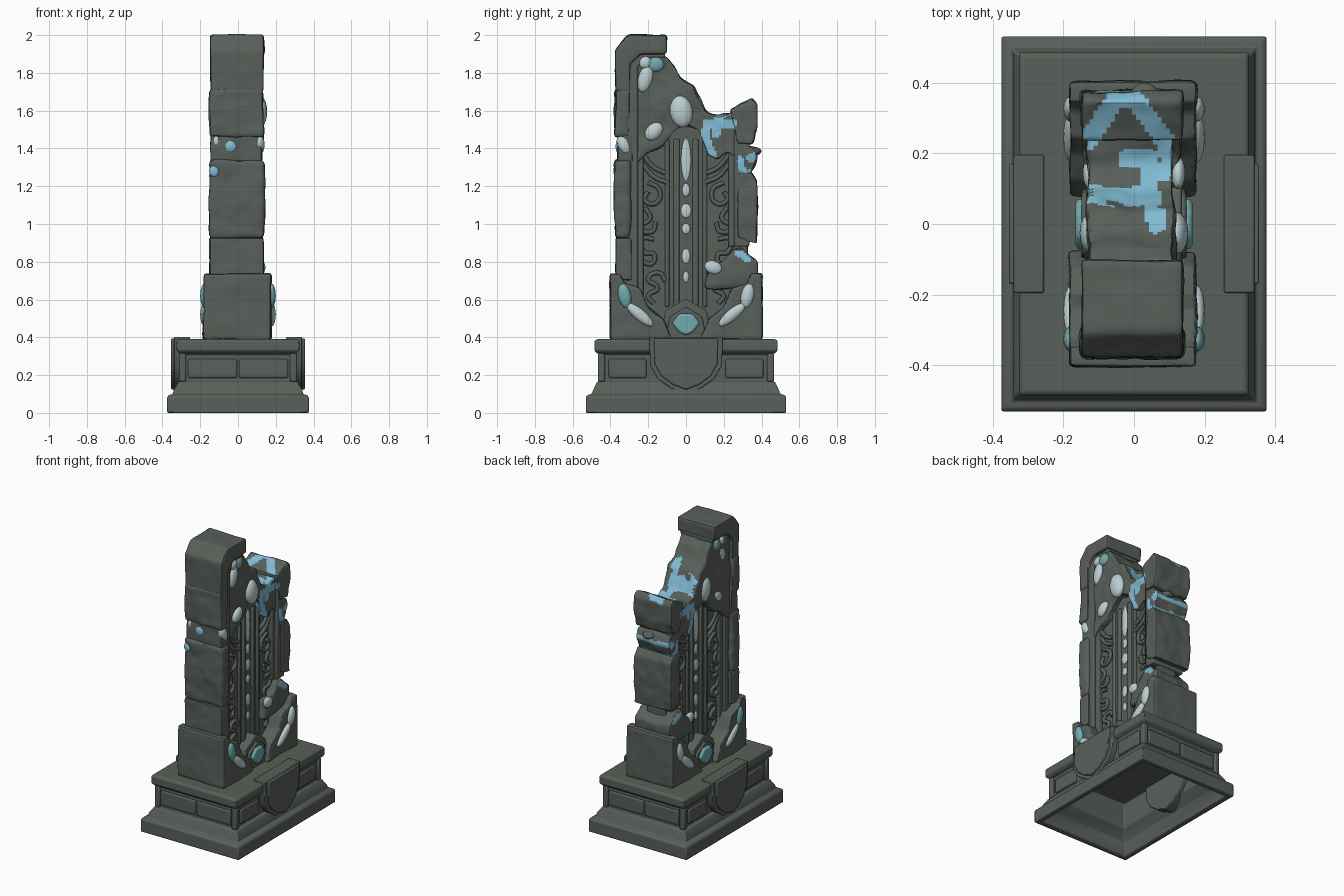
import bpy, bmesh, math
from mathutils import Vector, Matrix, noise
from mathutils.geometry import intersect_point_line


def material(name, rgb):
    m = bpy.data.materials.new(name)
    m.diffuse_color = (*rgb, 1)
    return m


STONE = material("grey green stone", (0.098, 0.115, 0.100))
PALE = material("pale crystal", (0.50, 0.62, 0.64))
TEAL = material("teal crystal", (0.17, 0.40, 0.42))
BLUE = material("light blue glow", (0.22, 0.50, 0.66))


def add(name, bm, mat, bevel=0.0):
    bmesh.ops.recalc_face_normals(bm, faces=bm.faces)
    me = bpy.data.meshes.new(name)
    bm.to_mesh(me)
    bm.free()
    o = bpy.data.objects.new(name, me)
    bpy.context.collection.objects.link(o)
    me.materials.append(mat)
    if bevel:
        b = o.modifiers.new("bevel", 'BEVEL')
        b.width, b.segments, b.limit_method = bevel, 2, 'ANGLE'
    return o


def prism(name, pts, x0, x1, mat=STONE, bevel=0.008):
    """Side profile in (y, z) pulled along x."""
    bm = bmesh.new()
    f = bm.faces.new([bm.verts.new((x0, y, z)) for y, z in pts])
    r = bmesh.ops.extrude_face_region(bm, geom=[f])
    bmesh.ops.translate(bm, vec=(x1 - x0, 0, 0),
                        verts=[v for v in r["geom"] if isinstance(v, bmesh.types.BMVert)])
    return add(name, bm, mat, bevel)


def box(name, x0, x1, y0, y1, z0, z1, mat=STONE, bevel=0.008):
    return prism(name, [(y0, z0), (y1, z0), (y1, z1), (y0, z1)], x0, x1, mat, bevel)


def near(u, v, path, width):
    p = Vector((u, v, 0))
    for a, b in zip(path, path[1:]):
        a, b = Vector((*a, 0)), Vector((*b, 0))
        t = intersect_point_line(p, a, b)[1]
        if (p - a.lerp(b, min(1, max(0, t)))).length < width:
            return True
    return False


# Glowing cracks: top view (x, y), side view (y, z)
TOP_GLOW = [[(-0.13, 0.235), (-0.05, 0.355), (0, 0.355), (0.085, 0.24)],
            [(-0.14, 0.09), (-0.06, 0.075), (0.04, 0.08), (0.04, 0.19), (-0.02, 0.185)],
            [(0.04, 0.14), (0.11, 0.16), (0.085, 0.24)], [(0.05, 0.08), (0.065, 0.0)]]
SIDE_GLOW = [[(0.25, 1.53), (0.11, 1.53), (0.10, 1.46), (0.14, 1.36)], [(0.17, 1.56), (0.16, 1.48)]]
SHARD_GLOW = [[(0.28, 1.34), (0.295, 1.275), (0.34, 1.265)], [(0.34, 1.35), (0.395, 1.37)]]
RUBBLE_GLOW = [[(0.28, 0.85), (0.33, 0.82)]]


def worn(o, amp=0.009, voxel=0.012, top=(), side=()):
    """Weather a block; optionally tint cracks seen from the top or the side."""
    r = o.modifiers.new("remesh", 'REMESH')
    r.mode, r.voxel_size = 'VOXEL', voxel
    bpy.context.view_layer.objects.active = o
    for m in list(o.modifiers):
        bpy.ops.object.modifier_apply(modifier=m.name)
    me = o.data
    moves = [(v.normal * (amp * (noise.noise(v.co * 6) + 0.4 * noise.noise(v.co * 16) - 0.2)))
             for v in me.vertices]
    for v, d in zip(me.vertices, moves):
        v.co += d
    me.materials.clear()
    me.materials.append(STONE)
    me.materials.append(BLUE)
    for f in me.polygons:
        c, up = f.center, f.normal.z > 0.35
        f.material_index = int((up and any(near(c.x, c.y, p, 0.027) for p in top)) or
                               (not up and any(near(c.y, c.z, p, 0.023) for p in side)))
    return o


def gem(name, x, y, z, rx, ry, rz, mat, turn=0, both=True):
    for s in ((-1, 1) if both else (1,)):
        bm = bmesh.new()
        bmesh.ops.create_uvsphere(bm, u_segments=16, v_segments=10, radius=1)
        bm.transform(Matrix.Translation((s * x, y, z)) @ Matrix.Rotation(math.radians(turn), 4, 'X')
                     @ Matrix.Diagonal((rx, ry, rz, 1)))
        add(name, bm, mat)


# Hollow stepped plinth
rings = [(0.28, 0.43, 0.33), (0.28, 0.43, 0.16), (0.33, 0.485, 0.10), (0.34, 0.495, 0),
         (0.375, 0.53, 0), (0.375, 0.53, 0.085), (0.365, 0.52, 0.095), (0.345, 0.50, 0.10),
         (0.34, 0.49, 0.125), (0.32, 0.475, 0.155), (0.315, 0.47, 0.165), (0.298, 0.453, 0.165),
         (0.298, 0.453, 0.31), (0.31, 0.47, 0.315), (0.325, 0.485, 0.33), (0.325, 0.485, 0.38),
         (0.315, 0.475, 0.39)]
bm = bmesh.new()
loops = [[bm.verts.new((sx * a, sy * b, z)) for sx, sy in ((-1, -1), (1, -1), (1, 1), (-1, 1))]
         for a, b, z in rings]
for p, q in zip(loops, loops[1:]):
    for i in range(4):
        bm.faces.new((p[i], p[(i + 1) % 4], q[(i + 1) % 4], q[i]))
bm.faces.new(loops[0])
bm.faces.new(loops[-1])
add("plinth", bm, STONE, 0.006)

# Plinth corner posts and raised panels
for s in (-1, 1):
    for t in (-1, 1):
        box("plinth_post", *sorted((s * 0.275, s * 0.312)), *sorted((t * 0.43, t * 0.467)), 0.165, 0.315)
        box("end_panel", *sorted((s * 0.005, s * 0.265)), *sorted((t * 0.44, t * 0.463)), 0.185, 0.285)
        box("side_panel", *sorted((s * 0.28, s * 0.308)), *sorted((t * 0.21, t * 0.41)), 0.185, 0.285)

# Shields with a raised centre on both long sides
shield = [(-0.195, 0.402), (-0.19, 0.25), (-0.15, 0.18), (-0.08, 0.13), (0, 0.10),
          (0.08, 0.13), (0.15, 0.18), (0.19, 0.25), (0.195, 0.402)]
for s in (-1, 1):
    prism("shield", shield, s * 0.255, s * 0.340, bevel=0.005)
    prism("shield_centre", [(y * 0.87, 0.395 + (z - 0.402) * 0.9) for y, z in shield],
          s * 0.30, s * 0.354, bevel=0.006)

# Recessed centre slab
worn(prism("centre_slab", [(-0.32, 0.385), (0.33, 0.385), (0.33, 1.45), (0.1, 1.5), (-0.32, 1.6)],
           -0.075, 0.075), 0.004)

# Footing blocks with swept inner edges
foot = [(-0.405, 0.385), (-0.405, 0.74), (-0.345, 0.735), (-0.325, 0.69), (-0.24, 0.66),
        (-0.2, 0.56), (-0.12, 0.50), (-0.07, 0.385)]
worn(prism("front_footing", foot, -0.183, 0.178), 0.007)
worn(prism("back_footing", [(-y, z) for y, z in foot], -0.183, 0.178), 0.007)

# Front pillar, stacked worn blocks
worn(box("front_pillar_foot", -0.155, 0.14, -0.375, -0.285, 0.70, 0.93))
worn(box("front_pillar_shaft", -0.155, 0.142, -0.380, -0.29, 0.92, 1.34, bevel=0.02), 0.013)
worn(box("front_pillar_joint", -0.145, 0.130, -0.362, -0.28, 1.32, 1.49))
worn(box("front_pillar_upper", -0.155, 0.138, -0.380, -0.295, 1.46, 1.72, bevel=0.015), 0.012)
worn(prism("arch_cap", [(-0.375, 1.70), (-0.375, 1.925), (-0.31, 2.003), (-0.10, 2.003), (-0.10, 1.90),
                        (-0.24, 1.90), (-0.295, 1.84), (-0.295, 1.70)], -0.148, 0.138), 0.006)

# Stepped mouldings beside the centre slab
for i, (w, y) in enumerate(((0.122, 0.255), (0.102, 0.225))):
    prism("front_moulding", [(-0.34, 0.5), (-y, 0.5), (-y, 1.83 - i * 0.03), (-y + 0.04, 1.88 - i * 0.03),
                             (-0.11, 1.88 - i * 0.03), (-0.11, 1.92), (-0.34, 1.92)], -w, w)
    box("back_moulding", -w, w, y, 0.335, 0.88, 1.5)

# Broken arch infill with glowing cracks
worn(prism("broken_arch", [(-0.31, 1.26), (-0.21, 1.37), (-0.12, 1.41), (-0.06, 1.48), (0, 1.52),
                           (0.06, 1.49), (0.11, 1.36), (0.17, 1.33), (0.22, 1.38), (0.31, 1.30),
                           (0.34, 1.62), (0.26, 1.60), (0.17, 1.575), (0.11, 1.60), (0.07, 1.67),
                           (0.04, 1.73), (-0.02, 1.77), (-0.06, 1.85), (-0.10, 1.89), (-0.30, 1.88)],
             -0.132, 0.118), 0.016, top=TOP_GLOW, side=SIDE_GLOW)

# Back pillar, broken off above and below
worn(prism("back_pillar_top", [(0.27, 1.42), (0.355, 1.42), (0.375, 1.5), (0.378, 1.63), (0.35, 1.668),
                               (0.27, 1.625), (0.23, 1.61), (0.25, 1.5)], -0.15, 0.138), 0.012,
     top=TOP_GLOW, side=SIDE_GLOW)
worn(prism("back_pillar_shaft", [(0.27, 0.93), (0.32, 0.90), (0.378, 0.895), (0.378, 1.23), (0.35, 1.28),
                                 (0.27, 1.27)], -0.152, 0.14), 0.013)
worn(prism("back_pillar_shard", [(0.27, 1.27), (0.33, 1.24), (0.365, 1.3), (0.385, 1.36), (0.36, 1.41),
                                 (0.27, 1.43)], -0.135, 0.128), 0.012, side=SHARD_GLOW)
gem("shard_ledge", 0.03, 0.35, 1.385, 0.045, 0.05, 0.025, STONE, both=False)
worn(prism("rubble", [(0.10, 0.66), (0.12, 0.78), (0.2, 0.8), (0.25, 0.87), (0.31, 0.88), (0.33, 0.84),
                      (0.375, 0.80), (0.375, 0.66)], -0.14, 0.13), 0.016, side=RUBBLE_GLOW)

# Chevron frame and diamond at the foot of the slab
for s in (-1, 1):
    prism("chevron", [(-0.14, 0.385), (-0.11, 0.54), (0, 0.605), (0.11, 0.54), (0.14, 0.385)],
          s * 0.05, s * 0.135)
    prism("inner_chevron", [(-0.11, 0.385), (-0.085, 0.51), (0, 0.56), (0.085, 0.51), (0.11, 0.385)],
          s * 0.05, s * 0.148)
    prism("diamond", [(-0.075, 0.475), (-0.035, 0.525), (0.035, 0.525), (0.075, 0.475), (0.035, 0.425),
                      (0, 0.41), (-0.035, 0.425)], s * 0.13, s * 0.165, TEAL, 0.012)
    # Fluted strips up the centre
    for y, w in ((-0.1, 0.012), (-0.05, 0.016), (0.05, 0.016), (0.1, 0.012)):
        box("flute", *sorted((s * 0.06, s * 0.088)), y - w, y + w, 0.56, 1.45)

# Glowing marks in the centre groove
for z, h, w in ((1.34, 0.11, 0.026), (1.18, 0.035, 0.02), (1.07, 0.038, 0.028), (0.975, 0.028, 0.022),
                (0.83, 0.04, 0.022), (0.72, 0.03, 0.016)):
    gem("groove_mark", 0.074, 0, z, 0.008, w, h, PALE)

# Carved scrolls, mirrored on both faces and both halves
scrolls = [[(0.10, 1.22), (0.17, 1.25), (0.23, 1.32)], [(0.11, 1.27), (0.17, 1.30), (0.23, 1.37)],
           [(0.20, 1.22), (0.14, 1.18), (0.16, 1.11), (0.22, 1.13), (0.20, 1.17)],
           [(0.22, 1.09), (0.19, 1.03), (0.24, 0.98), (0.18, 0.96), (0.16, 1.01)],
           [(0.17, 0.92), (0.23, 0.92), (0.22, 0.85), (0.17, 0.84), (0.18, 0.79), (0.23, 0.80)],
           [(0.11, 0.70), (0.14, 0.74), (0.20, 0.71), (0.15, 0.66), (0.20, 0.62), (0.17, 0.58)]]
for s in (-1, 1):
    for t in (-1, 1):
        cu = bpy.data.curves.new("scroll_carving", 'CURVE')
        cu.dimensions, cu.bevel_depth, cu.bevel_resolution = '3D', 0.014, 1
        cu.resolution_u, cu.use_fill_caps = 5, True
        for path in scrolls:
            sp = cu.splines.new('BEZIER')
            sp.bezier_points.add(len(path) - 1)
            for bp, (y, z) in zip(sp.bezier_points, path):
                bp.co = (s * 0.080, t * y, z)
                bp.handle_left_type = bp.handle_right_type = 'AUTO'
        cu.materials.append(STONE)
        bpy.context.collection.objects.link(bpy.data.objects.new("scroll_carving", cu))

# Crystals set in the stone
gem("keystone_crystal", 0.118, -0.025, 1.595, 0.036, 0.06, 0.085, PALE, 10)
gem("arch_crystal_top", 0.112, -0.16, 1.845, 0.022, 0.045, 0.04, TEAL)
gem("arch_crystal_side", 0.112, -0.215, 1.855, 0.022, 0.035, 0.035, PALE)
gem("arch_crystal_low", 0.112, -0.215, 1.77, 0.024, 0.038, 0.075, PALE, -15)
gem("arch_crystal_small", 0.112, -0.17, 1.49, 0.025, 0.04, 0.055, PALE, -45)
gem("pillar_crystal", 0.115, -0.33, 1.42, 0.026, 0.032, 0.055, PALE, 25)
gem("rubble_crystal", 0.125, 0.145, 0.77, 0.02, 0.048, 0.035, PALE, -20)
gem("front_glow", -0.04, -0.355, 1.41, 0.035, 0.018, 0.035, BLUE, both=False)
gem("front_glow_low", -0.125, -0.367, 1.28, 0.028, 0.018, 0.033, BLUE, both=False)
for t in (-1, 1):
    gem("footing_crystal_high", 0.178, t * 0.325, 0.62, 0.022, 0.034, 0.065,
        TEAL if t < 0 else PALE, -t * 12)
    gem("footing_crystal_low", 0.178, t * 0.245, 0.52, 0.022, 0.03, 0.09, PALE, -t * 50)

# Smooth shading with crisp edges
for o in bpy.data.objects:
    o.select_set(o.type == 'MESH')
    if o.type == 'MESH':
        bpy.context.view_layer.objects.active = o
bpy.ops.object.shade_smooth_by_angle(angle=math.radians(38))
